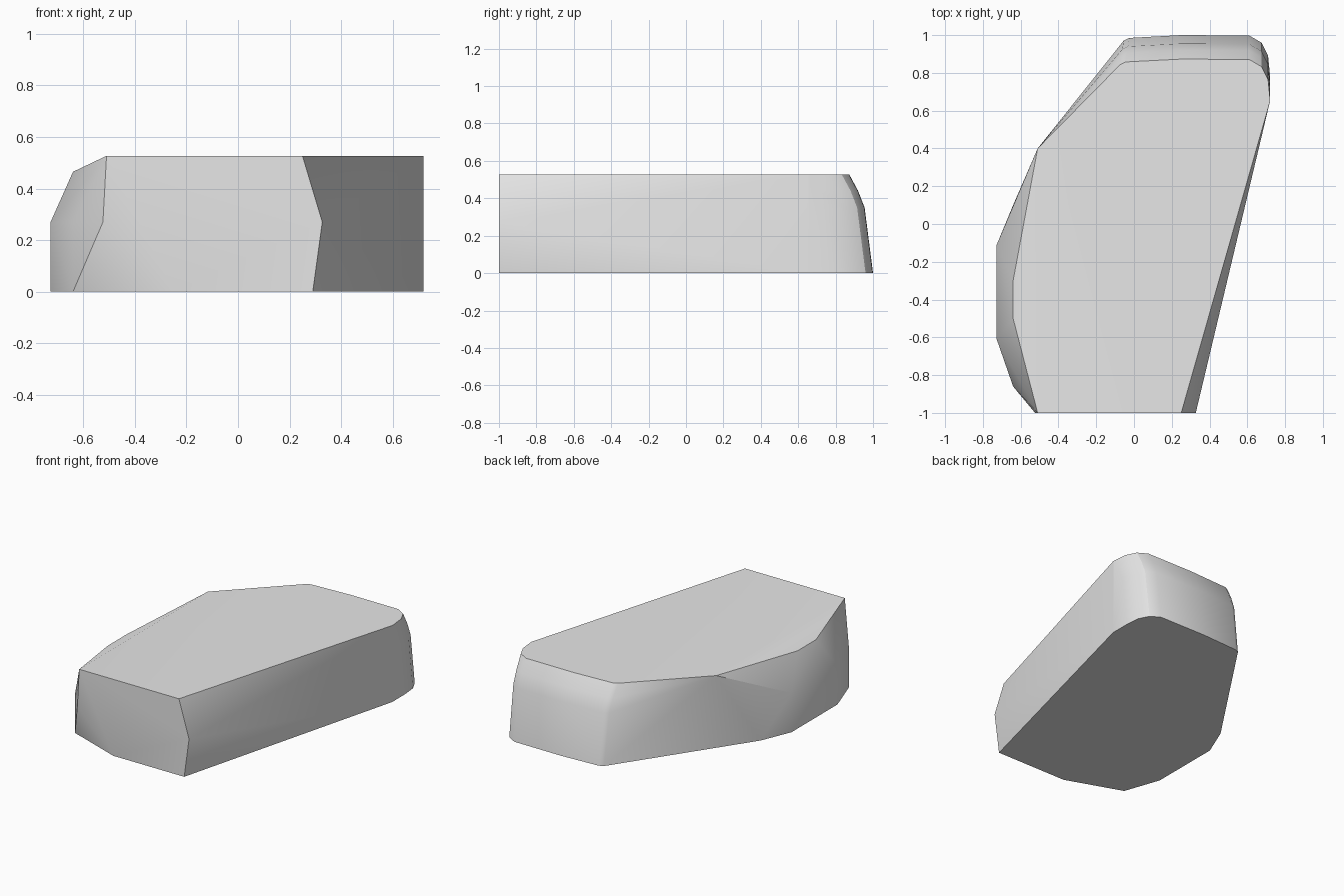
import bpy, bmesh, math

cube = bpy.data.objects.get("Cube")
if cube:
    bpy.data.objects.remove(cube, do_unlink=True)

HEIGHT = 0.527

# Stone colour
stone = bpy.data.materials.new("stone_grey")
stone.use_nodes = True
colour = (0.8, 0.8, 0.8, 1)
stone.diffuse_color = colour
stone.node_tree.nodes["Principled BSDF"].inputs["Base Color"].default_value = colour

bm = bmesh.new()


def ring(z, outline):
    """Add the corners of one level of the rock."""
    for x, y in outline:
        bm.verts.new((x, y, z))


# Weathered left flank and flat front, level by level
flank = [(-0.64, -0.86), (-0.727, -0.61), (-0.727, -0.11)]
ring(0, [(0.29, -1), (-0.25, -1), (-0.64, 0.1), (0.72, 0.65)] + flank)
ring(0.27, [(0.327, -1), (-0.524, -1)] + flank)
ring(0.465, [(-0.64, -0.5), (-0.64, -0.3)])
ring(HEIGHT, [(0.25, -1), (-0.51, -1), (-0.51, 0.4), (0.72, 0.65)])

# Rounded back edge, leaning in towards the top
back = [(0.72, 0.79), (0.71, 0.89), (0.675, 0.96), (0.61, 0.998),
        (0.25, 1), (-0.025, 0.985), (-0.055, 0.97)]
for z, lean in [(0, 0), (0.35, 0.045), (0.44, 0.08), (HEIGHT, 0.127)]:
    ring(z, [(x if x > 0 else x - lean * 0.15, y - lean) for x, y in back])

# Wrap the levels in one skin and merge its flat areas
hull = bmesh.ops.convex_hull(bm, input=bm.verts[:])
loose = {v for v in hull["geom_interior"] + hull["geom_unused"]
         if isinstance(v, bmesh.types.BMVert)}
bmesh.ops.delete(bm, geom=list(loose), context='VERTS')
bmesh.ops.dissolve_limit(bm, angle_limit=math.radians(0.5),
                         verts=bm.verts[:], edges=bm.edges[:])
bmesh.ops.recalc_face_normals(bm, faces=bm.faces[:])

mesh = bpy.data.meshes.new("rock_slab")
bm.to_mesh(mesh)
bm.free()
mesh.materials.append(stone)
rock = bpy.data.objects.new("rock_slab", mesh)
bpy.context.collection.objects.link(rock)

# Soft facets with crisp top and bottom edges
bpy.ops.object.select_all(action='DESELECT')
rock.select_set(True)
bpy.context.view_layer.objects.active = rock
bpy.ops.object.shade_smooth_by_angle(angle=math.radians(30))
